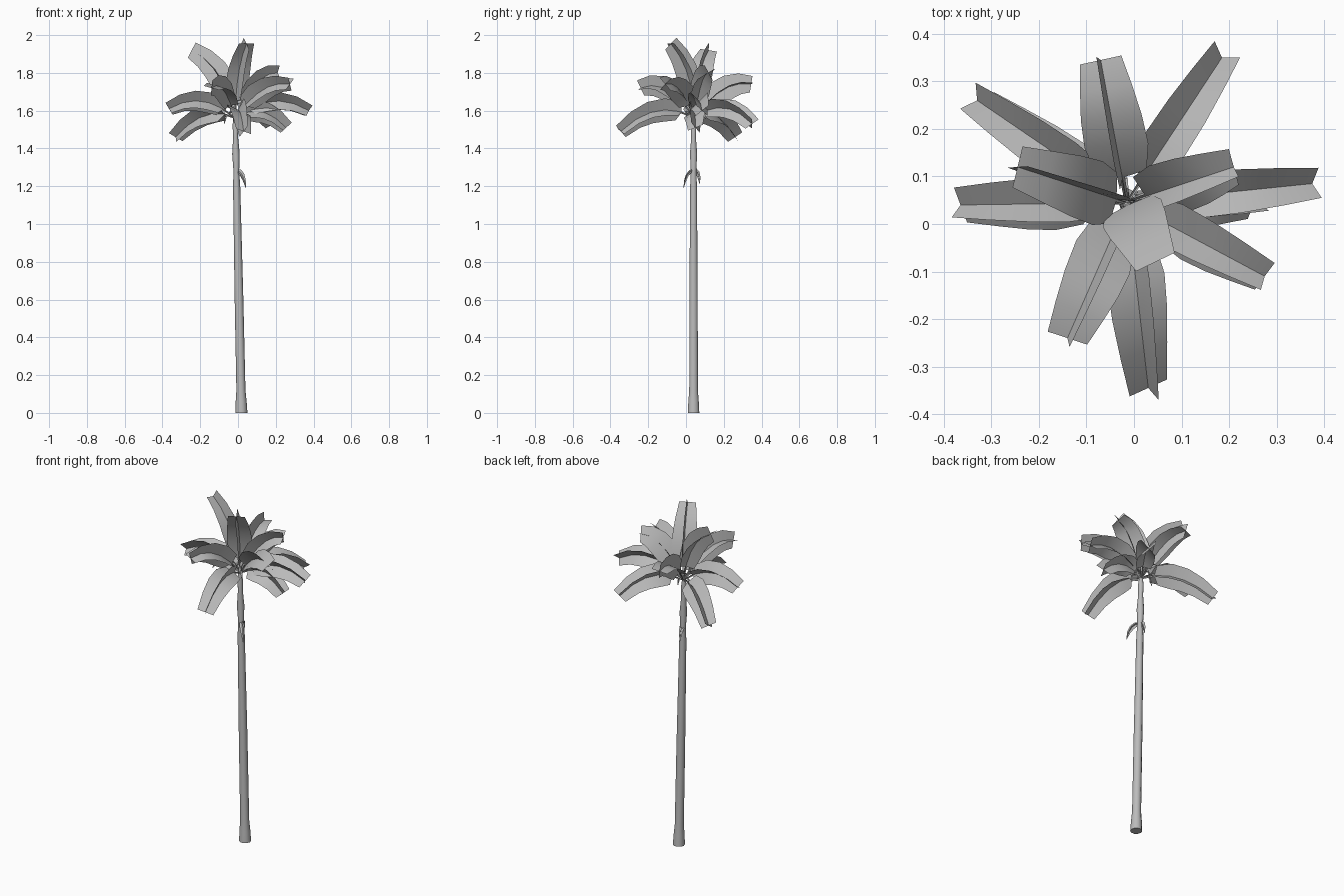
import bpy, bmesh, math
from mathutils import Vector, Quaternion

cube = bpy.data.objects.get("Cube")
if cube:
    bpy.data.objects.remove(cube)

grey = bpy.data.materials.new("plain grey")
grey.use_nodes = True
colour = (0.5, 0.5, 0.5, 1)
grey.diffuse_color = colour
grey.node_tree.nodes["Principled BSDF"].inputs["Base Color"].default_value = colour

CROWN = Vector((-0.015, 0.045, 1.56))
UP = Vector((0, 0, 1))


def finish(name, bm, angle=40):
    mesh = bpy.data.meshes.new(name)
    bm.to_mesh(mesh)
    bm.free()
    mesh.materials.append(grey)
    obj = bpy.data.objects.new(name, mesh)
    bpy.context.collection.objects.link(obj)
    bpy.ops.object.select_all(action='DESELECT')
    bpy.context.view_layer.objects.active = obj
    obj.select_set(True)
    bpy.ops.object.shade_smooth_by_angle(angle=math.radians(angle))
    return obj


def bezier(a, b, c, t):
    return a * (1 - t) ** 2 + b * 2 * t * (1 - t) + c * t * t


def blades(name, start, bend, tip, stations, rolls):
    """Strips along one curved midrib, each rolled by its own angle.
    Stations pair a position along the midrib with a half width."""
    bm = bmesh.new()
    flat = Vector((tip.x - start.x, tip.y - start.y, 0)).normalized()
    side = flat.cross(UP)
    for roll in rolls:
        last = None
        for t, w in stations:
            tangent = (bend - start) * (1 - t) + (tip - bend) * t
            arm = Quaternion(tangent.normalized(), math.radians(roll)) @ side
            p = bezier(start, bend, tip, t)
            row = [bm.verts.new(p + arm * w * s) for s in (-1, 0, 1)]
            if last:
                for k in (0, 1):
                    bm.faces.new((last[k], last[k + 1], row[k + 1], row[k]))
            last = row
    return finish(name, bm)


# Trunk: leaning, tapered, with a flared foot and a swollen crown shaft
profile = [(0, 0.032), (0.06, 0.029), (0.12, 0.024), (0.6, 0.023), (1.2, 0.019),
           (1.28, 0.015), (1.37, 0.020), (1.46, 0.013), (1.52, 0.015), (1.6, 0.006)]
SIDES = 10
bm = bmesh.new()
rings = []
for z, r in profile:
    cx = 0.018 - 0.021 * z
    rings.append([bm.verts.new((cx + r * math.cos(math.tau * k / SIDES),
                                0.04 + r * math.sin(math.tau * k / SIDES), z))
                  for k in range(SIDES)])
for low, high in zip(rings, rings[1:]):
    for k in range(SIDES):
        n = (k + 1) % SIDES
        bm.faces.new((low[k], low[n], high[n], high[k]))
bm.faces.new(rings[0][::-1])
bm.faces.new(rings[-1])
finish("trunk", bm)

# Fronds: crossed blades on a thin stem
# tip x, y, z, share of the reach at the bend, rise of the bend, roll
fronds = [
    (0.045, -0.08, 1.955, 0.03, 0.25, 0), (-0.245, 0.12, 1.92, 0.22, 0.27, 10),
    (0.21, 0.12, 1.80, 0.5, 0.25, 30), (0.275, -0.11, 1.74, 0.5, 0.21, 40),
    (-0.14, -0.24, 1.72, 0.5, 0.22, -15), (-0.07, 0.345, 1.74, 0.5, 0.21, -10),
    (0.03, -0.345, 1.49, 0.5, 0.115, -25), (-0.365, 0.04, 1.61, 0.5, 0.155, -35),
    (-0.33, 0.26, 1.46, 0.5, 0.08, 40), (0.375, 0.085, 1.60, 0.5, 0.16, 45),
    (0.185, 0.35, 1.53, 0.5, 0.125, 45), (0.255, 0.05, 1.51, 0.5, 0.095, 30),
]
leaf = [(0, 0.004), (0.18, 0.006), (0.22, 0.054), (0.4, 0.068),
        (0.6, 0.065), (0.8, 0.056), (1, 0.045)]
for i, (x, y, z, reach, rise, roll) in enumerate(fronds):
    tip = Vector((x, y, z))
    bend = CROWN + (tip - CROWN) * reach
    bend.z = CROWN.z + rise
    blades(f"frond_{i + 1}", CROWN, bend, tip, leaf, (roll, roll + 90))

# Short dry stalks drooping under the crown
stalk = [(0, 0.003), (0.35, 0.006), (0.7, 0.006), (1, 0.002)]
for k in range(5):
    a = math.tau * k / 5 + 0.4
    out = Vector((math.cos(a), math.sin(a), 0))
    blades(f"stalk_{k + 1}", CROWN, CROWN + out * 0.05 + UP * 0.06,
           CROWN + out * 0.06 + UP * (0.02 - 0.025 * (k % 3)), stalk, (0, 90))

# Dry husks peeling from the trunk below the crown shaft
husk = [(0, 0.006), (0.25, 0.013), (0.5, 0.013), (0.75, 0.009), (1, 0.001)]
for k, (x, y, z) in enumerate([(0.042, -0.013, 1.19), (-0.012, 0.074, 1.21)]):
    start = Vector((-0.008, 0.04, 1.28))
    tip = Vector((x, y, z))
    blades(f"husk_{k + 1}", start, start.lerp(tip, 0.7) + UP * 0.07, tip,
           husk, (0, 70))
